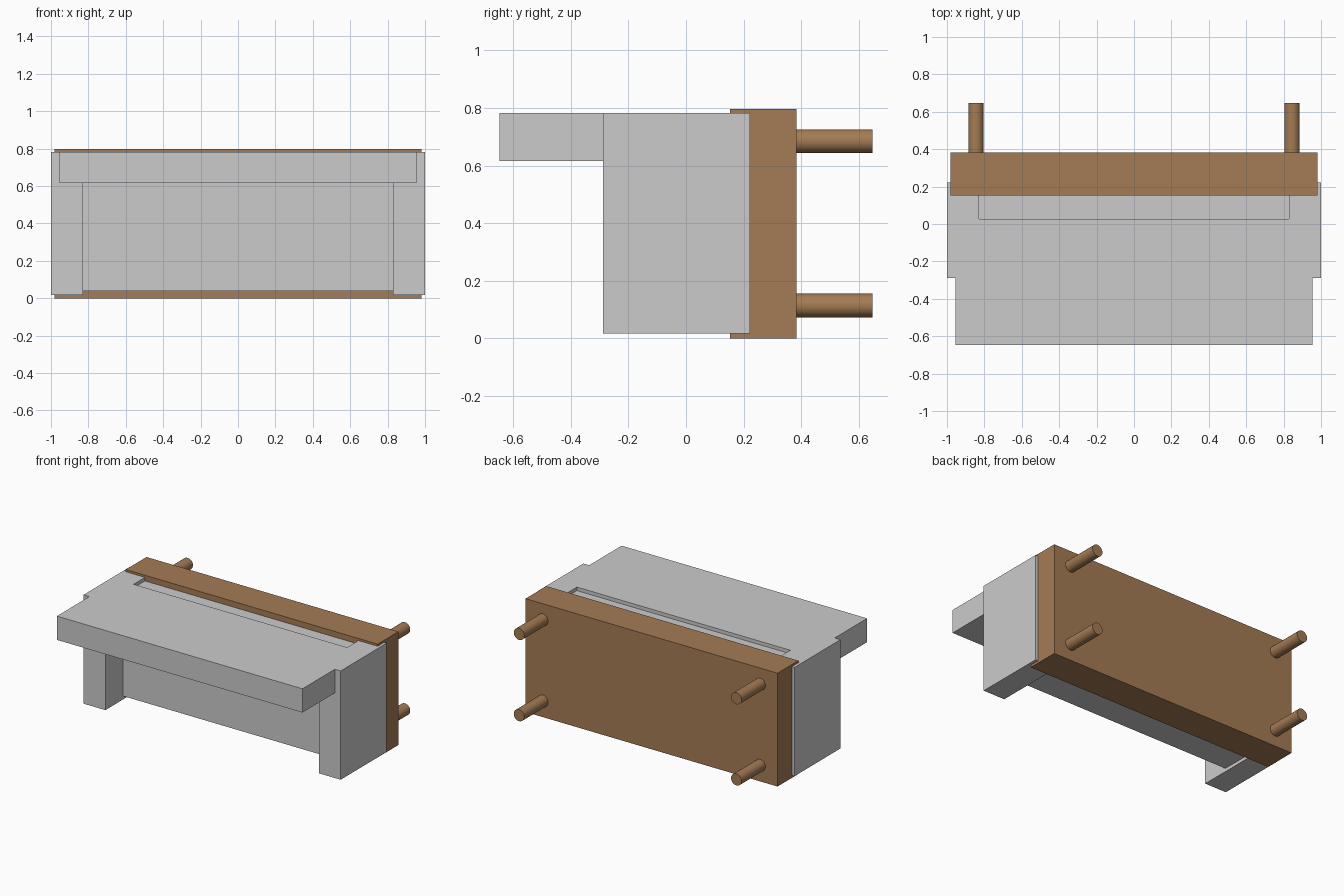
import bpy
import math

if "Cube" in bpy.data.objects:
    bpy.data.objects.remove(bpy.data.objects["Cube"])


def box(name, x, y, z):
    """Box from (min, max) ranges on each axis."""
    bpy.ops.mesh.primitive_cube_add(size=1, location=[sum(r) / 2 for r in (x, y, z)])
    o = bpy.context.object
    o.name = name
    o.scale = [r[1] - r[0] for r in (x, y, z)]
    bpy.ops.object.transform_apply(location=False, rotation=False, scale=True)
    return o


wood = bpy.data.materials.new("wood")
wood.diffuse_color = (0.37, 0.20, 0.09, 1)
wood.use_nodes = True
wood.node_tree.nodes["Principled BSDF"].inputs["Base Color"].default_value = wood.diffuse_color

# Grey body: shelf, side blocks and recessed centre panel fused into one piece
body = box("stone_body", (-0.955, 0.955), (-0.648, 0.026), (0.615, 0.782))
parts = [box("side_block", (s * 0.915 - 0.085, s * 0.915 + 0.085), (-0.288, 0.223), (0.017, 0.782))
         for s in (-1, 1)]
parts.append(box("centre_panel", (-0.84, 0.84), (-0.09, 0.19), (0.04, 0.757)))
for p in parts:
    m = body.modifiers.new("union", 'BOOLEAN')
    m.operation = 'UNION'
    m.solver = 'EXACT'
    m.object = p
    bpy.context.view_layer.objects.active = body
    bpy.ops.object.modifier_apply(modifier=m.name)
    bpy.data.objects.remove(p, do_unlink=True)

# Wooden backing slab
slab = box("back_slab", (-0.98, 0.98), (0.152, 0.383), (0.0, 0.797))
slab.data.materials.append(wood)

# Four round pegs on the back
for x in (-0.845, 0.845):
    for z in (0.114, 0.685):
        bpy.ops.mesh.primitive_cylinder_add(vertices=32, radius=0.041, depth=0.265,
                                            location=(x, 0.5155, z),
                                            rotation=(math.pi / 2, 0, 0))
        peg = bpy.context.object
        peg.name = "peg"
        peg.data.materials.append(wood)
        bpy.ops.object.shade_smooth_by_angle()
